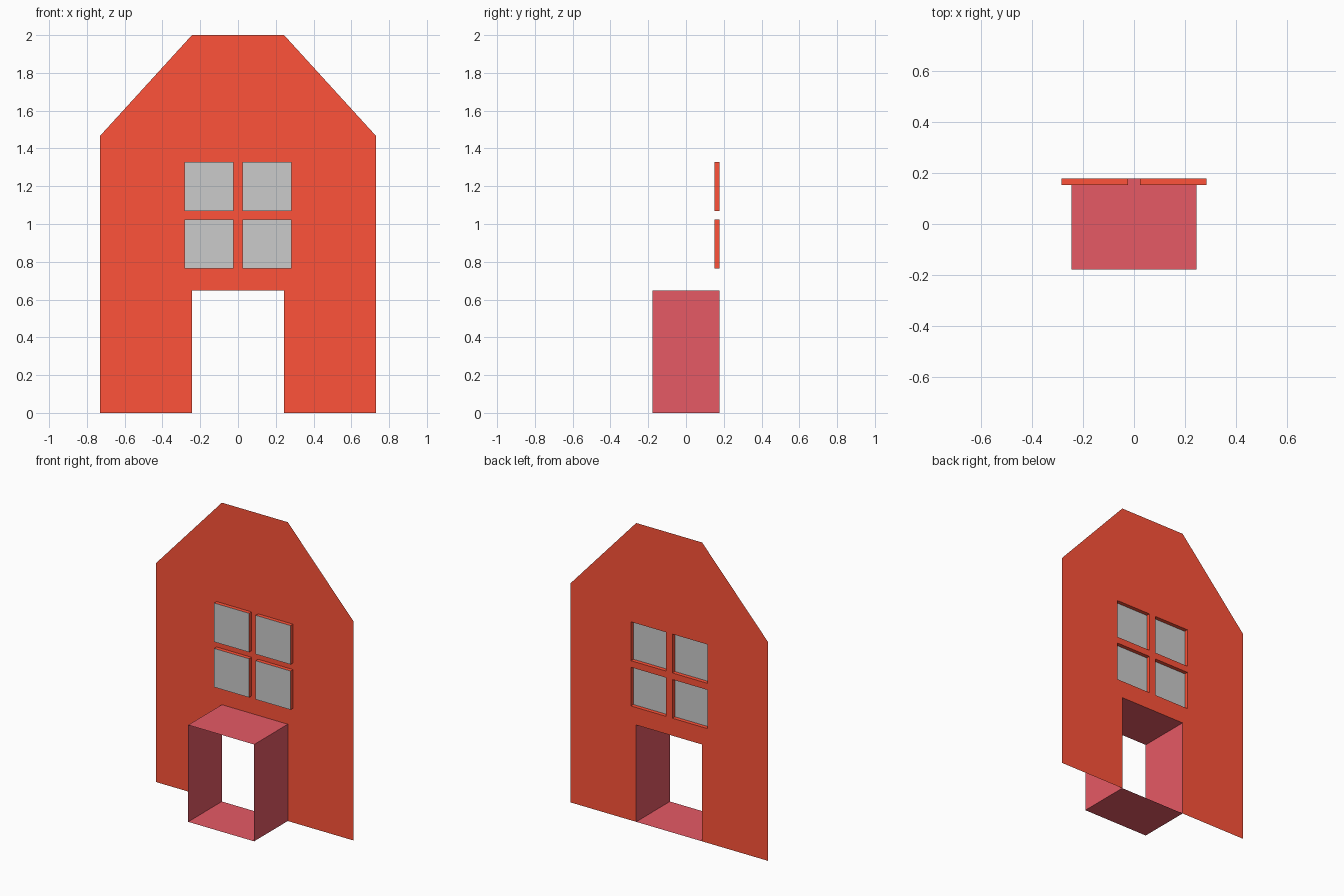
import bpy, bmesh

if "Cube" in bpy.data.objects:
    bpy.data.objects.remove(bpy.data.objects["Cube"])

BACK = 0.178          # plane of the wall, at the back of the model
PANE = 0.152          # plane of the panes
DOOR_W, DOOR_H = 0.244, 0.648


def material(name, rgb):
    m = bpy.data.materials.new(name)
    m.diffuse_color = (*rgb, 1)
    m.use_nodes = True
    m.node_tree.nodes["Principled BSDF"].inputs["Base Color"].default_value = m.diffuse_color
    return m


def finish(bm, name, mat=None):
    me = bpy.data.meshes.new(name)
    bm.to_mesh(me)
    bm.free()
    if mat:
        me.materials.append(mat)
    ob = bpy.data.objects.new(name, me)
    bpy.context.collection.objects.link(ob)
    return ob


def rect(x0, x1, z0, z1):
    return [(x0, z0), (x1, z0), (x1, z1), (x0, z1)]


def ring(bm, points, y):
    """Closed loop of edges in the xz plane."""
    vs = [bm.verts.new((x, y, z)) for x, z in points]
    return [bm.edges.new((vs[i], vs[(i + 1) % len(vs)])) for i in range(len(vs))]


def tube(bm, points, y0, y1):
    """Open-ended sleeve between two y planes, facing outward."""
    a = [bm.verts.new((x, y0, z)) for x, z in points]
    b = [bm.verts.new((x, y1, z)) for x, z in points]
    for i in range(len(a)):
        j = (i + 1) % len(a)
        bm.faces.new((a[j], a[i], b[i], b[j]))
    bmesh.ops.recalc_face_normals(bm, faces=bm.faces)


red = material("wall_red", (1.0, 0.086, 0.041))
pink = material("doorway_pink", (0.79, 0.101, 0.13))

windows = [rect(x0, x1, z0, z1)
           for x0, x1 in ((-0.283, -0.024), (0.024, 0.283))
           for z0, z1 in ((0.765, 1.024), (1.068, 1.328))]

# Gabled wall sheet with door notch and four window holes
half = [(DOOR_W, DOOR_H), (DOOR_W, 0), (0.73, 0), (0.73, 1.467), (0.244, 2)]
outline = half + [(-x, z) for x, z in reversed(half)]
bm = bmesh.new()
edges = ring(bm, outline, BACK)
for w in windows:
    edges += ring(bm, w, BACK)
bmesh.ops.triangle_fill(bm, edges=edges, use_beauty=True, normal=(0, -1, 0))
bm.normal_update()
for f in bm.faces:
    if f.normal.y > 0:
        f.normal_flip()
finish(bm, "front_wall", red)

# Window sleeves standing forward of the wall
bm = bmesh.new()
for w in windows:
    tube(bm, w, PANE, BACK)
finish(bm, "window_frames", red)

# Grey panes closing the sleeves
bm = bmesh.new()
for w in windows:
    bm.faces.new([bm.verts.new((x, PANE, z)) for x, z in w])
finish(bm, "window_panes")

# Doorway tunnel, open at both ends
bm = bmesh.new()
tube(bm, rect(-DOOR_W, DOOR_W, 0, DOOR_H), -BACK, BACK)
finish(bm, "doorway_tunnel", pink)
